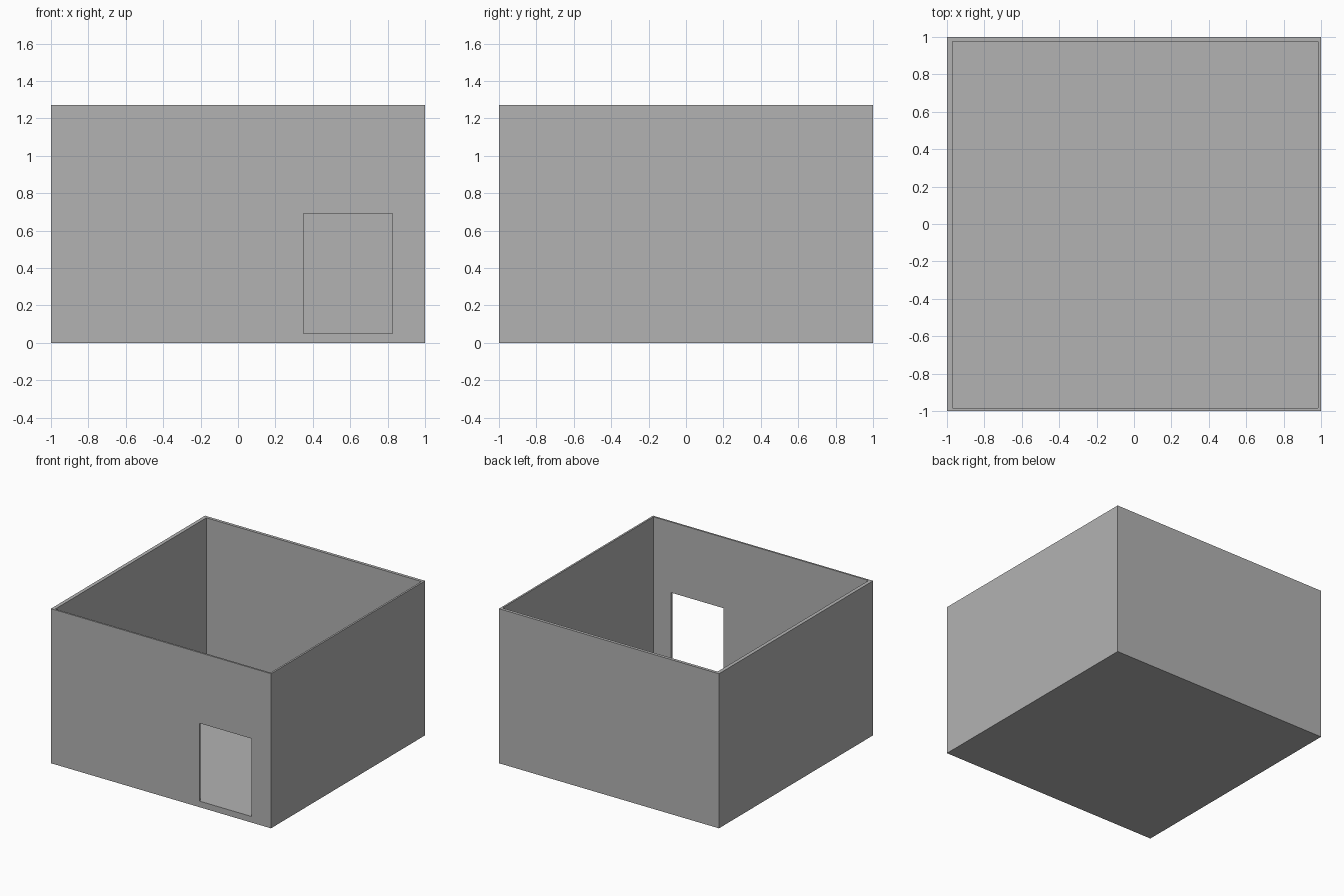
import bpy
from mathutils import Vector

default = bpy.data.objects.get("Cube")
if default:
    bpy.data.objects.remove(default, do_unlink=True)


def box(name, low, high):
    """Axis-aligned box between two corners."""
    low, high = Vector(low), Vector(high)
    bpy.ops.mesh.primitive_cube_add(size=1, location=(low + high) / 2)
    obj = bpy.context.object
    obj.name = name
    obj.scale = high - low
    bpy.ops.object.transform_apply(location=True, rotation=False, scale=True)
    return obj


def carve(target, cutter):
    """Subtract the cutter, bake the result and drop the cutter."""
    mod = target.modifiers.new(cutter.name, 'BOOLEAN')
    mod.operation = 'DIFFERENCE'
    mod.solver = 'EXACT'
    mod.object = cutter
    bpy.context.view_layer.objects.active = target
    bpy.ops.object.modifier_apply(modifier=mod.name)
    bpy.data.objects.remove(cutter, do_unlink=True)


HEIGHT, FLOOR = 1.27, 0.05

# Plain grey plaster
grey = bpy.data.materials.new("plain grey")
grey.use_nodes = True
color = (0.45, 0.45, 0.45, 1)
grey.diffuse_color = color
grey.node_tree.nodes["Principled BSDF"].inputs["Base Color"].default_value = color

# Roofless room: outer block hollowed to thin walls and a floor
room = box("room_walls_and_floor", (-1, -1, 0), (1, 1, HEIGHT))
room.data.materials.append(grey)
carve(room, box("interior", (-0.97, -0.985, FLOOR), (0.985, 0.975, HEIGHT + 0.2)))

# Doorway through the front wall, level with the floor
carve(room, box("doorway", (0.35, -1.2, FLOOR), (0.825, -0.8, 0.69)))
